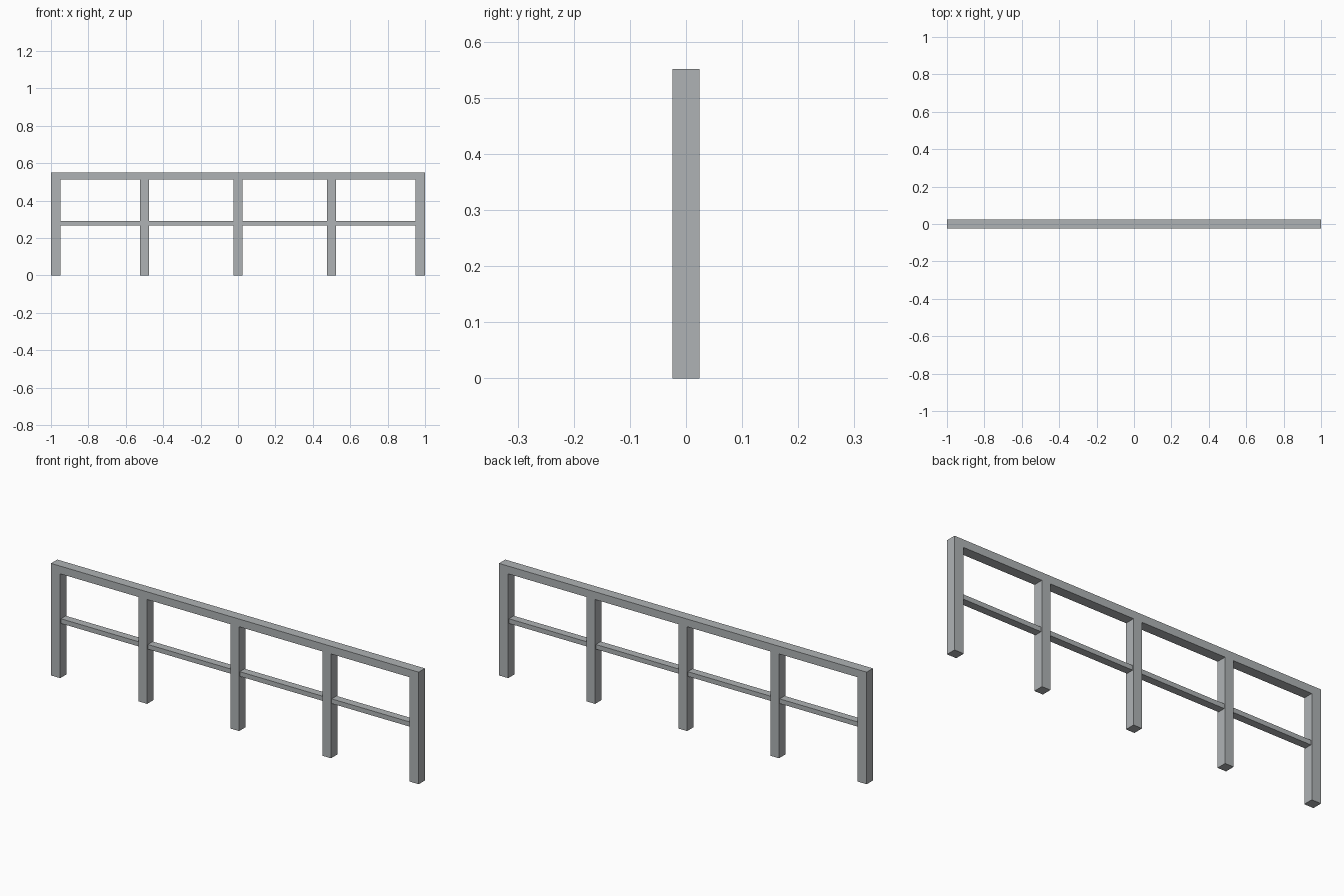
import bpy

if "Cube" in bpy.data.objects:
    bpy.data.objects.remove(bpy.data.objects["Cube"])

DEPTH = 0.049        # post and top rail thickness
HEIGHT = 0.551       # overall height
RAIL_BOTTOM = 0.513  # underside of the top rail
END_W, MID_W = 0.05, 0.046

# Dark grey metal
metal = bpy.data.materials.new("dark_grey")
metal.diffuse_color = (0.43, 0.45, 0.46, 1)
metal.use_nodes = True
metal.node_tree.nodes["Principled BSDF"].inputs["Base Color"].default_value = metal.diffuse_color


def box(name, x0, x1, z0, z1, depth=DEPTH):
    """Box centred on y = 0 from its x and z limits."""
    bpy.ops.mesh.primitive_cube_add(size=1, location=((x0 + x1) / 2, 0, (z0 + z1) / 2))
    obj = bpy.context.object
    obj.name = name
    obj.scale = (x1 - x0, depth, z1 - z0)
    bpy.ops.object.transform_apply(location=False, rotation=False, scale=True)
    obj.data.materials.append(metal)
    return obj


# Posts: end posts run full height, inner posts stop under the top rail
posts = [(-1, -1 + END_W)]
posts += [(x - MID_W / 2, x + MID_W / 2) for x in (-0.5, 0, 0.5)]
posts += [(1 - END_W, 1)]
for i, (x0, x1) in enumerate(posts):
    end = i in (0, len(posts) - 1)
    box("end_post" if end else "inner_post", x0, x1, 0, HEIGHT if end else RAIL_BOTTOM)

# Top rail between the end posts
box("top_rail", posts[0][1], posts[-1][0], RAIL_BOTTOM, HEIGHT)

# Thinner middle rail, one length per bay
for left, right in zip(posts, posts[1:]):
    box("middle_rail", left[1], right[0], 0.267, 0.29, depth=0.038)
